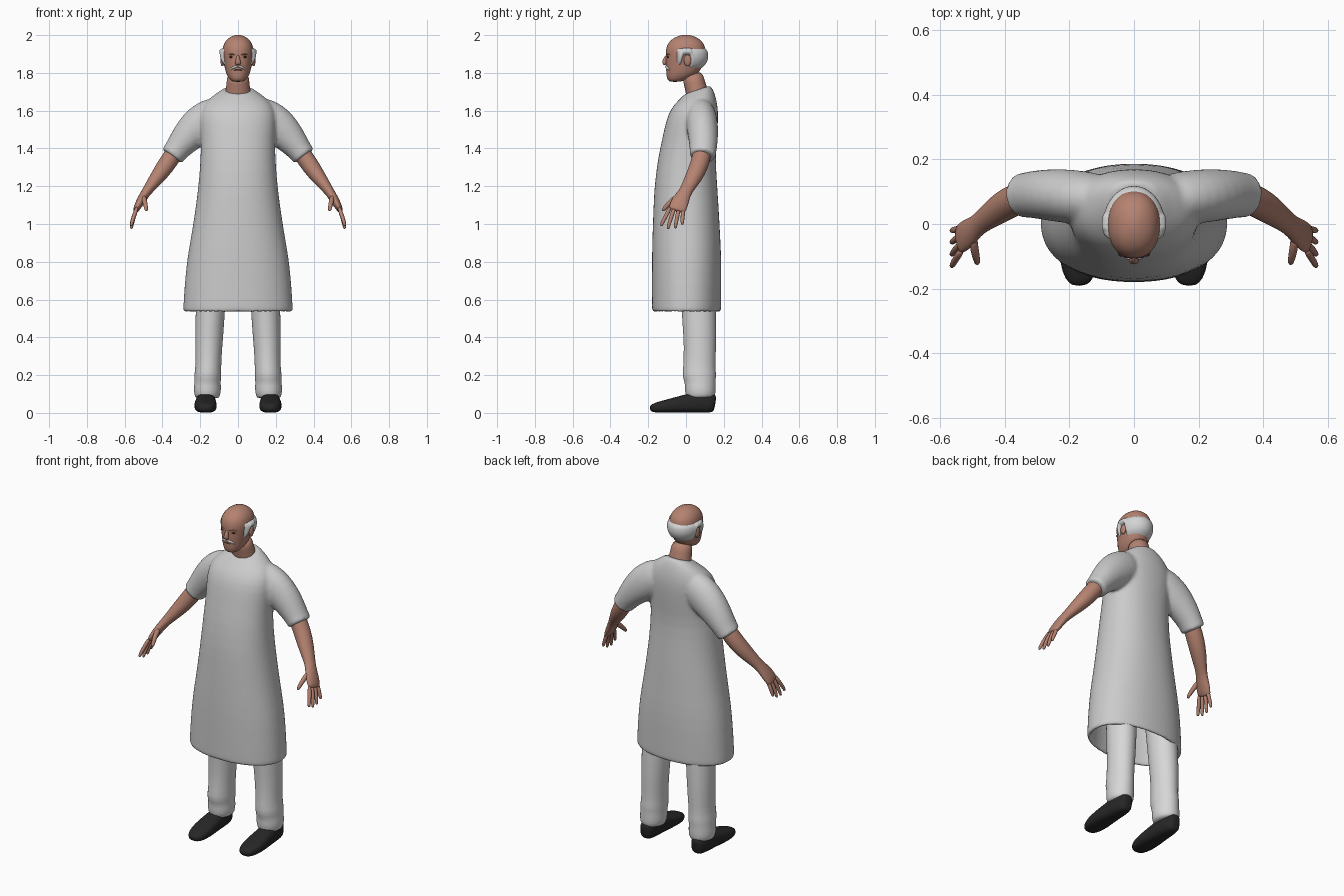
import bpy, bmesh, math
from mathutils import Vector as V


def mat(name, r, g, b):
    m = bpy.data.materials.new(name)
    m.diffuse_color = (r, g, b, 1)
    return m


SKIN = mat("skin", 0.46, 0.225, 0.165)
GOWN = mat("gown_cloth", 0.60, 0.60, 0.60)
TROUSER = mat("trouser_cloth", 0.68, 0.68, 0.68)
HAIR = mat("grey_hair", 0.66, 0.66, 0.66)
SHOE = mat("black_leather", 0.02, 0.02, 0.02)
DARK = mat("dark_brown", 0.07, 0.03, 0.022)


def oval(c, u, v, n=24, p=2.0):
    """Superellipse ring around c with half axes u and v."""
    pts = []
    for i in range(n):
        a = 2 * math.pi * i / n
        cu, sv = math.cos(a), math.sin(a)
        pts.append(c + u * math.copysign(abs(cu) ** (2 / p), cu)
                   + v * math.copysign(abs(sv) ** (2 / p), sv))
    return pts


def loft(bm, rings):
    """Closed skin over rings of equal size."""
    vs = [[bm.verts.new(p) for p in r] for r in rings]
    n = len(vs[0])
    for a, b in zip(vs, vs[1:]):
        for i in range(n):
            bm.faces.new((a[i], a[(i + 1) % n], b[(i + 1) % n], b[i]))
    bm.faces.new(vs[0][::-1])
    bm.faces.new(vs[-1])


def tube(bm, pts, ref=(0, 1, 0), n=16, p=2.0):
    """Loft along (x, y, z, half a, half b); b lies along ref."""
    rings = []
    for i, q in enumerate(pts):
        t = (V(pts[min(i + 1, len(pts) - 1)][:3]) - V(pts[max(i - 1, 0)][:3])).normalized()
        u = V(ref) - t * t.dot(V(ref))
        u.normalize()
        rings.append(oval(V(q[:3]), u * q[4], t.cross(u) * q[3], n, p))
    loft(bm, rings)


def finish(name, bm, m, subsurf=1):
    bmesh.ops.recalc_face_normals(bm, faces=bm.faces)
    me = bpy.data.meshes.new(name)
    bm.to_mesh(me)
    bm.free()
    ob = bpy.data.objects.new(name, me)
    bpy.context.collection.objects.link(ob)
    me.materials.append(m)
    for f in me.polygons:
        f.use_smooth = True
    if subsurf:
        ob.modifiers.new("round", 'SUBSURF').levels = subsurf
    return ob


def tube_part(name, pts, m, **kw):
    bm = bmesh.new()
    tube(bm, pts, **kw)
    return finish(name, bm, m)


def ball(name, c, r, m):
    bm = bmesh.new()
    bmesh.ops.create_uvsphere(bm, u_segments=16, v_segments=10, radius=1)
    for v in bm.verts:
        v.co = V(c) + V((v.co.x * r[0], v.co.y * r[1], v.co.z * r[2]))
    return finish(name, bm, m, 0)


def body_ring(z, hw, yf, yb, tilt=0, p=2.2):
    """Horizontal ring; tilt raises the back and lowers the front."""
    return oval(V((0, (yf + yb) / 2, z)), V((hw, 0, 0)),
                V((0, (yb - yf) / 2, tilt)), 32, p)


# gown: hollow skirt, torso and sleeves fused into one cloth surface
bm = bmesh.new()
loft(bm, [body_ring(*r) for r in (
    (0.95, 0.21, -0.14, 0.15), (0.80, 0.246, -0.155, 0.162), (0.56, 0.268, -0.158, 0.163),
    (0.532, 0.270, -0.160, 0.165), (0.528, 0.292, -0.181, 0.187), (0.56, 0.291, -0.181, 0.187),
    (0.68, 0.284, -0.181, 0.188), (0.82, 0.270, -0.181, 0.188), (0.95, 0.246, -0.178, 0.181),
    (1.08, 0.226, -0.173, 0.174), (1.20, 0.210, -0.168, 0.166), (1.35, 0.198, -0.149, 0.156),
    (1.45, 0.197, -0.126, 0.164), (1.55, 0.205, -0.106, 0.171), (1.61, 0.195, -0.080, 0.170),
    (1.655, 0.165, -0.050, 0.160, 0.01), (1.688, 0.118, -0.025, 0.147, 0.018),
    (1.708, 0.085, -0.008, 0.132, 0.022), (1.712, 0.078, -0.004, 0.127, 0.022))])
for s in (1, -1):
    tube(bm, [(s * x, y, z, a, b) for x, y, z, a, b in (
        (0.08, 0.075, 1.59, 0.095, 0.075), (0.14, 0.080, 1.565, 0.105, 0.083),
        (0.195, 0.085, 1.53, 0.107, 0.086), (0.25, 0.090, 1.482, 0.095, 0.083),
        (0.30, 0.092, 1.425, 0.077, 0.077), (0.335, 0.090, 1.378, 0.065, 0.071),
        (0.346, 0.088, 1.363, 0.067, 0.072), (0.352, 0.087, 1.355, 0.064, 0.070))])
gown = finish("gown", bm, GOWN)
rm = gown.modifiers.new("fuse", 'REMESH')
rm.mode = 'VOXEL'
rm.voxel_size = 0.009
rm.use_smooth_shade = True
sm = gown.modifiers.new("soften", 'SMOOTH')
sm.factor, sm.iterations = 0.5, 8

for s, side in ((1, "left"), (-1, "right")):
    def m_(pts):
        return [(s * q[0],) + tuple(q[1:]) for q in pts]

    # bare arm from under the sleeve to the palm
    tube_part(side + "_arm", m_((
        (0.30, 0.092, 1.43, 0.045, 0.05), (0.345, 0.085, 1.365, 0.048, 0.050),
        (0.385, 0.068, 1.305, 0.048, 0.050), (0.425, 0.042, 1.250, 0.041, 0.047),
        (0.468, 0.010, 1.193, 0.030, 0.036), (0.490, -0.008, 1.163, 0.025, 0.035),
        (0.515, -0.030, 1.122, 0.024, 0.048), (0.538, -0.046, 1.080, 0.018, 0.048),
        (0.543, -0.050, 1.068, 0.012, 0.042))), SKIN)
    # fingers and thumb
    for i, (y0, y1, z1) in enumerate(((-0.084, -0.130, 0.988), (-0.061, -0.094, 0.973),
                                      (-0.038, -0.056, 0.976), (-0.016, -0.020, 0.995))):
        ym = y0 * 0.5 + y1 * 0.5
        tube_part(f"{side}_finger_{i + 1}", m_((
            (0.532, y0 + 0.004, 1.095, 0.012, 0.012), (0.552, ym, 1.04, 0.012, 0.012),
            (0.564, y1, z1 + 0.012, 0.010, 0.010), (0.565, y1, z1, 0.006, 0.006))), SKIN, n=8)
    tube_part(side + "_thumb", m_((
        (0.500, -0.035, 1.150, 0.016, 0.020), (0.494, -0.082, 1.118, 0.014, 0.016),
        (0.486, -0.115, 1.082, 0.012, 0.012), (0.485, -0.124, 1.068, 0.007, 0.007))), SKIN, n=8)

    # trouser leg with slack folds near the ankle
    tube_part(side + "_trouser_leg", m_((
        (0.125, 0.05, 0.95, 0.085, 0.10), (0.140, 0.06, 0.70, 0.080, 0.095),
        (0.148, 0.07, 0.50, 0.078, 0.091), (0.155, 0.075, 0.35, 0.072, 0.086),
        (0.157, 0.07, 0.24, 0.068, 0.085), (0.160, 0.07, 0.20, 0.073, 0.092),
        (0.161, 0.076, 0.165, 0.069, 0.081), (0.162, 0.075, 0.125, 0.074, 0.084),
        (0.163, 0.078, 0.09, 0.068, 0.078), (0.163, 0.078, 0.075, 0.06, 0.07))), TROUSER, n=20)

    # shoe
    tube_part(side + "_shoe", m_((
        (0.170, 0.156, 0.050, 0.035, 0.022), (0.170, 0.146, 0.052, 0.051, 0.038),
        (0.170, 0.090, 0.057, 0.057, 0.050), (0.171, 0.020, 0.052, 0.052, 0.053),
        (0.172, -0.050, 0.042, 0.042, 0.060), (0.171, -0.120, 0.033, 0.033, 0.060),
        (0.169, -0.170, 0.026, 0.025, 0.045), (0.168, -0.192, 0.024, 0.014, 0.022))),
        SHOE, ref=(1, 0, 0), n=20, p=2.7)

# neck
tube_part("neck", ((0, 0.065, 1.64, 0.075, 0.06), (0, 0.058, 1.70, 0.068, 0.060),
                   (0, 0.044, 1.75, 0.060, 0.056), (0, 0.030, 1.80, 0.058, 0.058)), SKIN, n=20)

# head
HEAD = ((1.752, 0.026, -0.084, -0.035), (1.762, 0.042, -0.098, 0.005),
        (1.785, 0.058, -0.104, 0.050), (1.81, 0.067, -0.104, 0.075),
        (1.85, 0.075, -0.107, 0.094), (1.88, 0.080, -0.106, 0.102),
        (1.92, 0.084, -0.109, 0.105), (1.955, 0.076, -0.098, 0.096),
        (1.982, 0.056, -0.072, 0.070), (1.997, 0.028, -0.038, 0.036),
        (2.002, 0.006, -0.01, 0.008))
bm = bmesh.new()
loft(bm, [body_ring(*r, 0, 2.15) for r in HEAD])
finish("head", bm, SKIN)


def head_point(z, a, off):
    """Point on the head at height z and angle a from the back, pushed out by off."""
    for lo, hi in zip(HEAD, HEAD[1:]):
        if lo[0] <= z <= hi[0]:
            t = (z - lo[0]) / (hi[0] - lo[0])
            _, w, f, b = [p + (q - p) * t for p, q in zip(lo, hi)]
            return V(((w + off) * math.sin(a), (f + b) / 2 + ((b - f) / 2 + off) * math.cos(a), z))


# hair band around the back, with a gap for the ears and short sideburns
bm = bmesh.new()
rows, cols, grid = 8, 56, []
for i in range(cols + 1):
    d = -118 + 236 * i / cols
    ad = abs(d)
    low = 1.84 if ad > 98 else 1.893 if ad > 74 else 1.822
    edge = min(1, (118 - ad) / 12)
    col = []
    for j in range(rows + 1):
        t = j / rows
        puff = (-0.004 + 0.020 * math.sin(math.pi * t) ** 0.5) * edge - 0.004 * (1 - edge)
        col.append(bm.verts.new(head_point(low + (1.932 - low) * t, math.radians(d), puff)))
    grid.append(col)
for a, b in zip(grid, grid[1:]):
    for j in range(rows):
        bm.faces.new((a[j], b[j], b[j + 1], a[j + 1]))
finish("hair_band", bm, HAIR)

# face
tube_part("nose", ((0, -0.098, 1.895, 0.008, 0.009), (0, -0.110, 1.875, 0.011, 0.010),
                   (0, -0.116, 1.856, 0.013, 0.017), (0, -0.108, 1.842, 0.010, 0.016)),
          SKIN, ref=(1, 0, 0), n=12)
for s, side in ((1, "left"), (-1, "right")):
    ball(side + "_ear", (s * 0.083, 0.008, 1.865), (0.010, 0.020, 0.030), SKIN)
    ball(side + "_eye", (s * 0.034, -0.0955, 1.884), (0.015, 0.006, 0.005), DARK)
    tube_part(side + "_brow", ((s * 0.012, -0.103, 1.896, 0.004, 0.005),
                               (s * 0.034, -0.098, 1.901, 0.005, 0.006),
                               (s * 0.054, -0.082, 1.895, 0.003, 0.004)), SKIN, n=8)
    tube_part(side + "_moustache", ((0, -0.107, 1.834, 0.007, 0.008),
                                    (s * 0.020, -0.104, 1.831, 0.007, 0.008),
                                    (s * 0.036, -0.093, 1.822, 0.006, 0.006),
                                    (s * 0.042, -0.087, 1.814, 0.003, 0.003)), HAIR, n=8)
ball("mouth", (0, -0.1, 1.815), (0.022, 0.006, 0.003), DARK)
